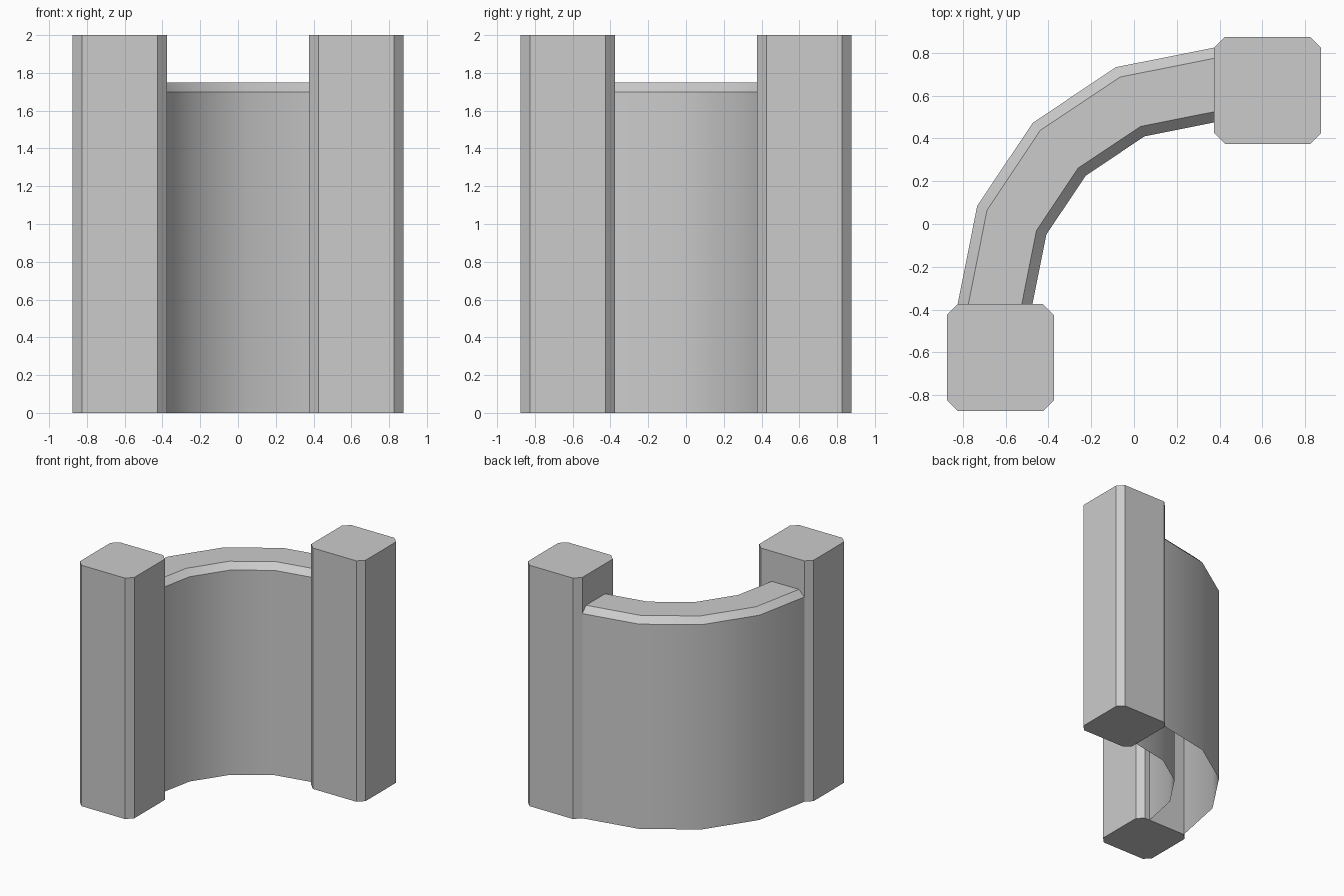
import bpy, bmesh
from math import cos, sin, radians

if "Cube" in bpy.data.objects:
    bpy.data.objects.remove(bpy.data.objects["Cube"])


def make_object(name, bm):
    mesh = bpy.data.meshes.new(name)
    bm.to_mesh(mesh)
    bm.free()
    obj = bpy.data.objects.new(name, mesh)
    bpy.context.collection.objects.link(obj)
    return obj


# Square post with chamfered vertical edges
def post(name, x, y, half=0.25, cut=0.05, height=2.0):
    a, b = half, half - cut
    outline = [(a, -b), (a, b), (b, a), (-b, a), (-a, b), (-a, -b), (-b, -a), (b, -a)]
    bm = bmesh.new()
    base = bm.faces.new([bm.verts.new((x + u, y + v, 0)) for u, v in outline])
    top = bmesh.ops.extrude_face_region(bm, geom=[base], use_keep_orig=True)["geom"]
    bmesh.ops.translate(bm, vec=(0, 0, height),
                        verts=[g for g in top if isinstance(g, bmesh.types.BMVert)])
    bmesh.ops.recalc_face_normals(bm, faces=bm.faces[:])
    return make_object(name, bm)


post("front_left_post", -0.625, -0.625)
post("back_right_post", 0.625, 0.625)

# Quarter-circle wall: chamfered profile (radius, z) swept in 22.5 degree steps,
# open underneath and where it meets the posts
profile = [(1.2, 0), (1.2, 1.7), (1.15, 1.75), (0.9, 1.75), (0.85, 1.7), (0.85, 0)]
centre = (0.375, -0.375)
bm = bmesh.new()
rings = []
for i in range(5):
    t = radians(90 + 22.5 * i)
    rings.append([bm.verts.new((centre[0] + r * cos(t), centre[1] + r * sin(t), z))
                  for r, z in profile])
for a, b in zip(rings, rings[1:]):
    for j in range(len(profile) - 1):
        bm.faces.new((a[j], b[j], b[j + 1], a[j + 1]))
wall = make_object("curved_wall", bm)

# Smooth along the curve, sharp at the chamfers
bpy.context.view_layer.objects.active = wall
wall.select_set(True)
bpy.ops.object.shade_smooth_by_angle(angle=radians(30))
